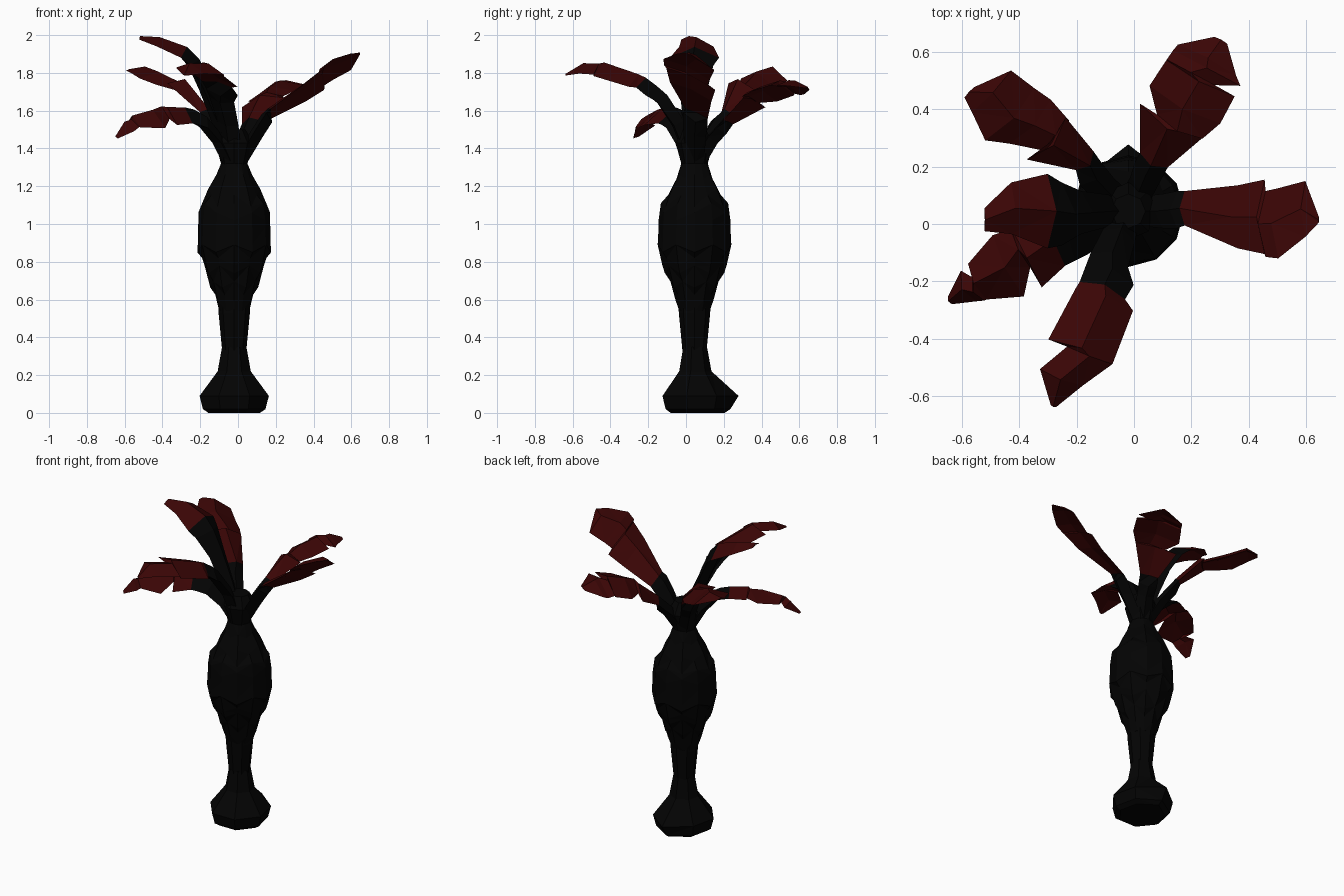
import bpy
import bmesh
from math import cos, sin, pi, radians
from mathutils import Vector

cube = bpy.data.objects.get("Cube")
if cube:
    bpy.data.objects.remove(cube, do_unlink=True)

AXIS = Vector((-0.02, 0.045, 0))


def make_material(name, colour):
    mat = bpy.data.materials.new(name)
    mat.use_nodes = True
    mat.diffuse_color = colour
    bsdf = mat.node_tree.nodes["Principled BSDF"]
    bsdf.inputs["Base Color"].default_value = colour
    return mat


BLACK = make_material("charcoal black", (0.001, 0.001, 0.001, 1))
RED = make_material("dark red", (0.042, 0.0015, 0.0015, 1))


def skin_rings(name, rings, red_from=None):
    """Bridge equal-sized rings of points into a closed, flat-shaded object."""
    bm = bmesh.new()
    loops = [[bm.verts.new(p) for p in ring] for ring in rings]
    count = len(loops[0])
    for row, (low, high) in enumerate(zip(loops, loops[1:])):
        for i in range(count):
            j = (i + 1) % count
            face = bm.faces.new((low[i], low[j], high[j], high[i]))
            if red_from is not None and row >= red_from:
                face.material_index = 1
    bm.faces.new(loops[0][::-1])
    cap = bm.faces.new(loops[-1])
    if red_from is not None:
        cap.material_index = 1
    bmesh.ops.triangulate(bm, faces=bm.faces[:])
    bmesh.ops.recalc_face_normals(bm, faces=bm.faces[:])
    mesh = bpy.data.meshes.new(name)
    bm.to_mesh(mesh)
    bm.free()
    mesh.materials.append(BLACK)
    mesh.materials.append(RED)
    obj = bpy.data.objects.new(name, mesh)
    bpy.context.collection.objects.link(obj)
    return obj


def trunk_ring(sides, z, radius, zigzag=0.0, spike=0.0):
    """Ring around the trunk axis; zigzag lifts every other corner, spike pulls the back one."""
    ring = []
    for i in range(sides):
        a = pi / 2 + 2 * pi * i / sides
        r = radius + (spike if i == 0 else 0)
        lift = zigzag if i % 2 else -zigzag
        ring.append(AXIS + Vector((r * cos(a), r * sin(a), z + lift)))
    return ring


def leaf(name, angle, roll, droop, red_from, stations):
    """Roof-folded blade. Each station: reach, height, left width, right width."""
    a = radians(angle)
    out = Vector((cos(a), sin(a), 0))
    side = Vector((-sin(a), cos(a), 0))
    up = Vector((0, 0, 1))
    spine = [AXIS + out * s[0] + up * s[1] for s in stations]
    rings = []
    for i, (reach, height, left, right) in enumerate(stations):
        tangent = spine[min(i + 1, len(spine) - 1)] - spine[max(i - 1, 0)]
        normal = tangent.cross(side).normalized()
        if normal.z < 0:
            normal.negate()
        tip = i == len(stations) - 1
        ridge = 0.005 if tip else 0.02
        keel = 0.05 if i < red_from else 0.005
        tilt = side + up * roll
        middle = spine[i] + tilt * (left - right) / 2
        sag = normal * droop * (left + right) / 2
        rings.append([spine[i] + tilt * left - sag, middle + normal * ridge,
                      spine[i] - tilt * right - sag, middle - normal * keel])
    return skin_rings(name, rings, red_from)


# Faceted foot with one corner drawn out to the back
skin_rings("foot", [
    trunk_ring(7, 0.0, 0.14, spike=0.02),
    trunk_ring(7, 0.02, 0.17, spike=0.02),
    trunk_ring(7, 0.09, 0.188, spike=0.045),
    trunk_ring(7, 0.22, 0.09),
    trunk_ring(7, 0.35, 0.066)])

# Slim lower stem with a small shoulder
skin_rings("lower_stem", [trunk_ring(8, z, r) for z, r in
                          ((0.33, 0.064), (0.53, 0.083), (0.57, 0.085), (0.6, 0.09))])

# Swollen trunk of overlapping zigzag scales
skin_rings("scaly_trunk", [
    trunk_ring(12, z, r, zig) for z, r, zig in (
        (0.54, 0.08, 0.0), (0.61, 0.1, 0.015), (0.68, 0.127, -0.015),
        (0.76, 0.157, 0.02), (0.8, 0.17, 0.02), (0.87, 0.195, -0.02),
        (0.91, 0.193, -0.02), (1.0, 0.19, 0.02), (1.04, 0.19, 0.02),
        (1.1, 0.178, -0.01), (1.17, 0.138, 0.015), (1.25, 0.095, 0.01),
        (1.32, 0.07, 0.0))])

# Neck flaring into the leaf crown
skin_rings("crown_neck", [trunk_ring(8, z, r) for z, r in
                          ((1.24, 0.085), (1.32, 0.07), (1.43, 0.1), (1.5, 0.06))])

# Six leaves with dark stalks and red blades
leaf("left_leaf", 0, -0.45, 0.2, 3, [
    (0.02, 1.34, .05, .05), (0.11, 1.49, .06, .06), (0.16, 1.57, .07, .06),
    (0.19, 1.6, .07, .05), (0.37, 1.71, .09, .13), (0.46, 1.78, .11, .15),
    (0.465, 1.785, .07, .16), (0.51, 1.82, .08, .165), (0.61, 1.88, .105, .09),
    (0.665, 1.89, -.02, .04)])

leaf("back_left_leaf", 62, -0.2, 0.25, 3, [
    (0.02, 1.34, .05, .05), (0.1, 1.46, .05, .05), (0.15, 1.51, .06, .05),
    (0.19, 1.55, .06, .05), (0.33, 1.67, .14, .11), (0.335, 1.675, .07, .11),
    (0.41, 1.71, .14, .14), (0.52, 1.74, .13, .14), (0.53, 1.74, .13, .06),
    (0.57, 1.74, .125, .14), (0.6, 1.74, .12, .11), (0.68, 1.72, .02, .03)])

leaf("back_right_leaf", 137, 0.2, 0.35, 3, [
    (0.02, 1.34, .05, .05), (0.1, 1.47, .05, .05), (0.17, 1.55, .05, .06),
    (0.22, 1.6, .02, .07), (0.36, 1.75, .11, .09), (0.365, 1.72, .05, .09),
    (0.45, 1.75, .11, .1), (0.52, 1.78, .16, .09), (0.63, 1.81, .12, .08),
    (0.69, 1.8, .1, -.05)])

leaf("front_leaf", 249, -0.2, 0.25, 4, [
    (0.0, 1.34, .05, .05), (0.08, 1.54, .06, .06), (0.17, 1.67, .07, .07),
    (0.22, 1.72, .11, .07), (0.28, 1.76, .1, .07), (0.31, 1.78, .14, .075),
    (0.51, 1.84, .14, .1), (0.52, 1.84, .14, .03), (0.63, 1.83, .07, .09),
    (0.73, 1.79, .01, .01)])

leaf("upper_right_leaf", 180, 0.0, 0.35, 4, [
    (0.0, 1.34, .05, .05), (0.07, 1.55, .06, .06), (0.14, 1.73, .08, .07),
    (0.2, 1.86, .12, .1), (0.26, 1.92, .13, .13), (0.4, 1.97, .08, .1),
    (0.5, 1.99, .07, .01)])

leaf("lower_right_leaf", 207, -0.25, 0.4, 4, [
    (0.02, 1.34, .05, .05), (0.09, 1.46, .06, .06), (0.17, 1.55, .07, .09),
    (0.23, 1.58, .07, .13), (0.28, 1.59, .07, .13), (0.39, 1.595, .1, .13),
    (0.4, 1.59, .02, .13), (0.47, 1.58, .1, .14), (0.59, 1.55, .05, .09),
    (0.6, 1.54, .05, .04), (0.63, 1.52, .04, .08), (0.7, 1.46, .01, .02)])
